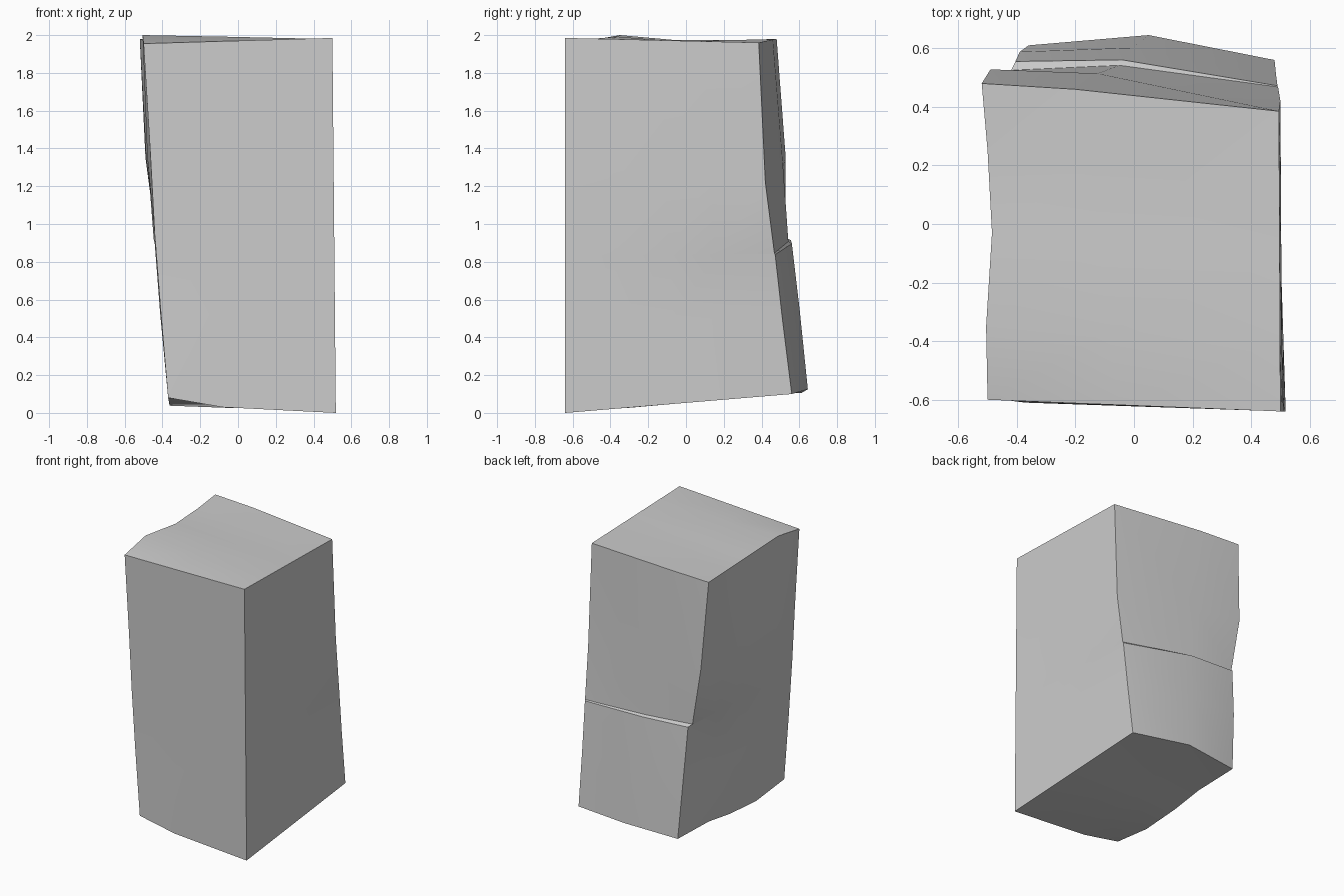
import bpy, bmesh
from mathutils import Vector

if "Cube" in bpy.data.objects:
    bpy.data.objects.remove(bpy.data.objects["Cube"], do_unlink=True)

stone = bpy.data.materials.new("grey stone")
stone.use_nodes = True
grey = (0.6, 0.6, 0.6, 1)
stone.diffuse_color = grey
stone.node_tree.nodes["Principled BSDF"].inputs["Base Color"].default_value = grey


def line(*points):
    return [Vector(p) for p in points]


def straight(a, b, steps):
    return [a.lerp(b, s) for s in steps]


# Fractions along height (with the ledge as a close pair), depth and width
HEIGHT = [0, .25, .42, .43, .66, 1]
DEPTH = [0, .24, .5, .72, 1]
WIDTH = [0, .45, 1]

# Four upright edges, from the foot up
front_west = line((-.37, -.61, .08), (-.41, -.605, .55), (-.438, -.6, .91),
                  (-.44, -.6, .93), (-.463, -.6, 1.36), (-.5, -.6, 1.955))
back_west = line((-.36, .61, .105), (-.39, .588, .55), (-.405, .555, .915),
                 (-.42, .525, .93), (-.49, .528, 1.35), (-.52, .48, 1.98))
back_east = line((.48, .56, .1), (.485, .51, .5), (.49, .472, .838),
                 (.492, .468, .846), (.5, .42, 1.22), (.495, .385, 1.96))
front_east = straight(Vector((.518, -.64, 0)), Vector((.5, -.64, 1.985)), HEIGHT)

# Foot and crown edges
foot_west = [front_west[0], *line((-.362, -.3, .038), (-.36, 0, .057), (-.36, .25, .095)), back_west[0]]
foot_front = [front_west[0], Vector((-.08, -.62, .03)), front_east[0]]
foot_back = [back_west[0], Vector((.05, .645, .125)), back_east[0]]
foot_east = straight(front_east[0], back_east[0], DEPTH)
crown_west = [front_west[-1], *line((-.505, -.35, 2), (-.485, -.03, 1.97), (-.5, .25, 1.972)), back_west[-1]]
crown_front = straight(front_west[-1], front_east[-1], WIDTH)
crown_back = [back_west[-1], Vector((-.2, .46, 1.977)), back_east[-1]]
crown_east = straight(front_east[-1], back_east[-1], DEPTH)

bm = bmesh.new()


def patch(low, high, left, right, us, vs, bulge=(0, 0, 0)):
    """Fill four bounding edges with a blended grid of faces."""
    grid = []
    for j, v in enumerate(vs):
        row = []
        for i, u in enumerate(us):
            p = low[i].lerp(high[i], v) + left[j].lerp(right[j], u)
            p -= low[0].lerp(low[-1], u).lerp(high[0].lerp(high[-1], u), v)
            p += Vector(bulge) * (16 * u * (1 - u) * v * (1 - v))
            row.append(bm.verts.new(p))
        grid.append(row)
    for a, b in zip(grid, grid[1:]):
        for i in range(len(us) - 1):
            bm.faces.new((a[i], a[i + 1], b[i + 1], b[i]))


patch(foot_front, crown_front, front_west, front_east, WIDTH, HEIGHT)
patch(foot_back, crown_back, back_west, back_east, WIDTH, HEIGHT)
patch(foot_west, crown_west, front_west, back_west, DEPTH, HEIGHT, (-.02, 0, 0))
patch(foot_east, crown_east, front_east, back_east, DEPTH, HEIGHT)
patch(foot_front, foot_back, foot_west, foot_east, WIDTH, DEPTH)
patch(crown_front, crown_back, crown_west, crown_east, WIDTH, DEPTH)
bmesh.ops.remove_doubles(bm, verts=bm.verts, dist=.0005)
bmesh.ops.recalc_face_normals(bm, faces=bm.faces)

mesh = bpy.data.meshes.new("stone_block")
bm.to_mesh(mesh)
bm.free()
mesh.materials.append(stone)
block = bpy.data.objects.new("stone_block", mesh)
bpy.context.collection.objects.link(block)
bpy.ops.object.select_all(action='DESELECT')
block.select_set(True)
bpy.context.view_layer.objects.active = block
bpy.ops.object.shade_smooth_by_angle(angle=.6)
